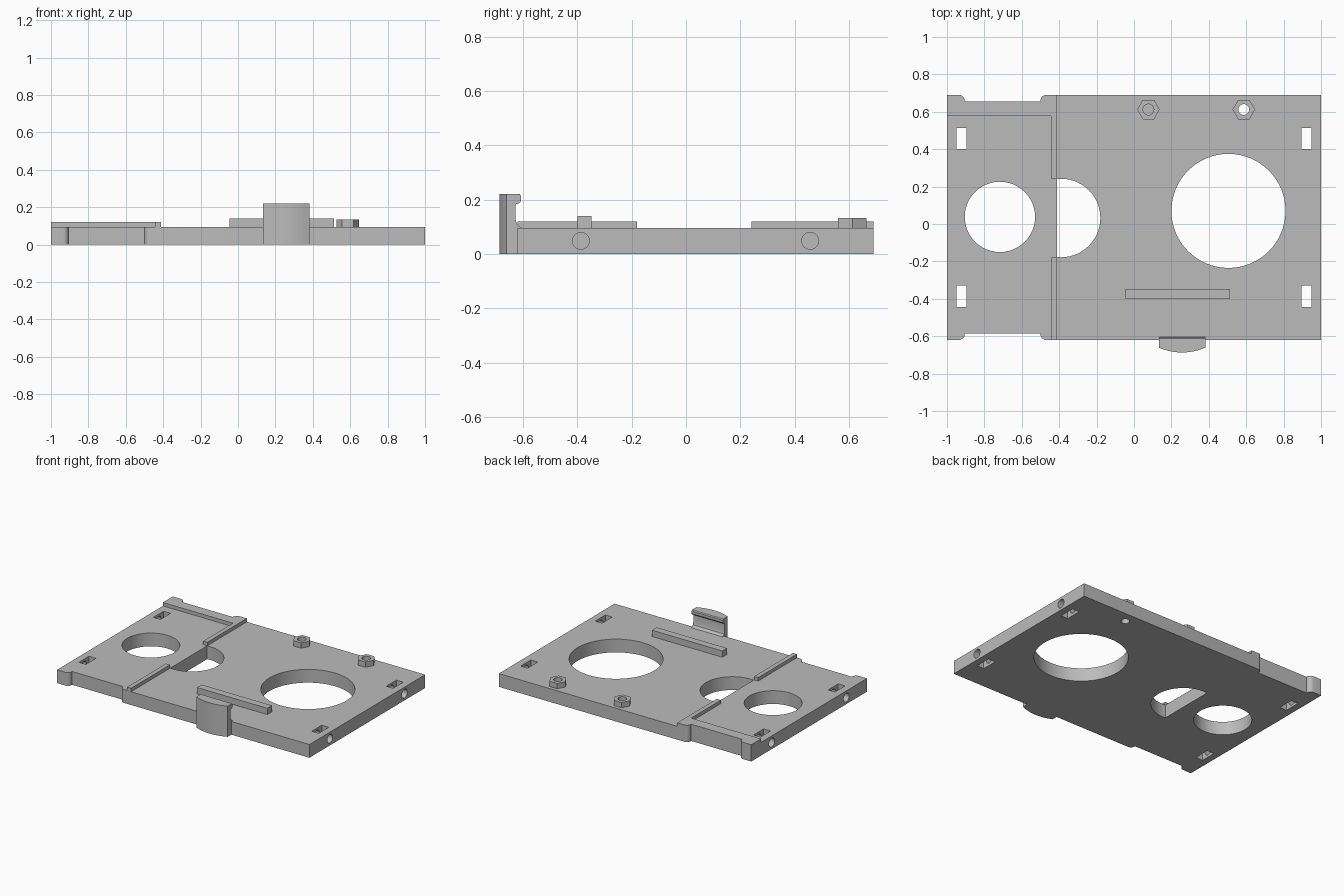
import bpy, math
from mathutils import Matrix, Vector

cube = bpy.data.objects.get("Cube")
if cube:
    bpy.data.objects.remove(cube, do_unlink=True)

grey = bpy.data.materials.new("plain_grey")
grey.use_nodes = True
grey.diffuse_color = (0.5, 0.5, 0.5, 1)
grey.node_tree.nodes["Principled BSDF"].inputs["Base Color"].default_value = (0.5, 0.5, 0.5, 1)

TOP = 0.095          # plate thickness
FRONT, BACK = -0.62, 0.69
RIM_L, RIM_R = -0.445, -0.413


def loft(name, sections):
    """Solid from a row of matching closed sections, capped at both ends."""
    n = len(sections[0])
    verts = [p for s in sections for p in s]
    faces = [tuple(range(n))[::-1], tuple(range(len(verts) - n, len(verts)))]
    for k in range(len(sections) - 1):
        a, b = k * n, (k + 1) * n
        faces += [(a + i, a + (i + 1) % n, b + (i + 1) % n, b + i) for i in range(n)]
    mesh = bpy.data.meshes.new(name)
    mesh.from_pydata(verts, [], faces)
    mesh.materials.append(grey)
    obj = bpy.data.objects.new(name, mesh)
    bpy.context.collection.objects.link(obj)
    return obj


def prism(name, outline, z0, z1):
    return loft(name, [[(x, y, z) for x, y in outline] for z in (z0, z1)])


def box(name, x0, x1, y0, y1, z0, z1):
    return prism(name, [(x0, y0), (x1, y0), (x1, y1), (x0, y1)], z0, z1)


def arc(cx, cy, r, start, end, steps):
    angles = [math.radians(start + (end - start) * i / steps) for i in range(steps + 1)]
    return [(cx + r * math.cos(a), cy + r * math.sin(a)) for a in angles]


def circle(cx, cy, r, n):
    return arc(cx, cy, r, 0, 360, n)[:-1]


def cut(target, cutters):
    for c in cutters:
        mod = target.modifiers.new("cut", "BOOLEAN")
        mod.operation = "DIFFERENCE"
        mod.solver = "EXACT"
        mod.object = c
    bpy.context.view_layer.update()
    done = target.evaluated_get(bpy.context.evaluated_depsgraph_get())
    mesh = bpy.data.meshes.new_from_object(done)
    target.modifiers.clear()
    target.data = mesh
    for c in cutters:
        bpy.data.objects.remove(c, do_unlink=True)


# Edge with a shallow rounded notch, listed from left to right
def notched_edge(y, inward):
    r, depth = 0.03, 0.035
    left = arc(-0.935, y + inward * r, r, -90 * inward, 0, 5)
    right = arc(-0.47, y + inward * r, r, 180, 180 + 90 * inward, 5)
    return left + [(-0.905, y + inward * depth), (-0.50, y + inward * depth)] + right


# Base plate
front_edge = [(-1, FRONT)] + notched_edge(FRONT, 1) + [(1, FRONT)]
back_edge = [(-1, BACK)] + notched_edge(BACK, -1)
plate = prism("base_plate", front_edge + [(1, BACK)] + back_edge[::-1], 0, TOP)

# Large openings: two round, one with a straight side against the rim
half = math.degrees(math.acos((RIM_R + 0.39) / 0.21))
cutters = [
    prism("cut_left", circle(-0.717, 0.038, 0.188, 48), -0.1, 0.3),
    prism("cut_right", circle(0.505, 0.07, 0.305, 64), -0.1, 0.3),
    prism("cut_middle", arc(-0.39, 0.032, 0.21, -half, half, 30), -0.1, 0.3),
]

# Corner nut slots with a screw hole from each end face
for side in (-1, 1):
    for y in (0.457, -0.387):
        xs = sorted((side * 0.895, side * 0.95))
        cutters.append(box("cut_slot", xs[0], xs[1], y - 0.057, y + 0.057, -0.1, 0.3))
        ring = circle(y, 0.048, 0.031, 24)
        ends = sorted((side * 0.86, side * 1.1))
        cutters.append(loft("cut_screw", [[(x, a, b) for a, b in ring] for x in ends]))

# Hexagonal bosses: one blind hole, one through hole
for name, x, bottom in (("blind_boss", 0.077, 0.05), ("open_boss", 0.587, -0.1)):
    boss = prism(name, circle(x, 0.612, 0.06, 6), TOP, 0.133)
    bore = circle(x, 0.612, 0.029, 24)
    cut(boss, [prism("cut_bore", bore, -0.2, 0.3)])
    cutters.append(prism("cut_plate_bore", bore, bottom, 0.3))
cut(plate, cutters)

# Raised rims around the left bay
RIM_TOP = 0.12
box("front_rim", RIM_L, RIM_R, FRONT, -0.18, TOP, RIM_TOP)
box("rear_rim", RIM_L, RIM_R, 0.242, 0.58, TOP, RIM_TOP)
prism("back_rim", [(-1, 0.578), (RIM_R, 0.578), (RIM_R, BACK)] + back_edge[::-1], TOP, RIM_TOP)

# Locating bar
box("locating_bar", -0.045, 0.512, -0.4, -0.347, TOP, 0.14)

# Snap clip: bowed outer face, hooked top, small fillet at the foot
inner = [(-0.612, 0.22), (-0.607, 0.213), (-0.607, 0.195), (-0.613, 0.187), (-0.627, 0.182),
         (-0.627, 0.125), (-0.622, 0.108), (-0.604, TOP), (FRONT, 0.09), (FRONT, 0)]
sections = []
for i in range(17):
    t = i / 8 - 1
    outer = -0.661 - 0.026 * (1 - t * t)
    x = 0.257 + 0.124 * t
    sections.append([(x, y, z) for y, z in [(outer, 0), (outer, 0.22)] + inner])
loft("snap_clip", sections)

# Consistent normals and shading
bpy.ops.object.select_all(action="DESELECT")
for obj in bpy.context.collection.objects:
    if obj.type == "MESH":
        obj.select_set(True)
        bpy.context.view_layer.objects.active = obj
bpy.ops.object.mode_set(mode="EDIT")
bpy.ops.mesh.select_all(action="SELECT")
bpy.ops.mesh.normals_make_consistent(inside=False)
bpy.ops.object.mode_set(mode="OBJECT")
bpy.ops.object.shade_smooth_by_angle(angle=math.radians(30))
